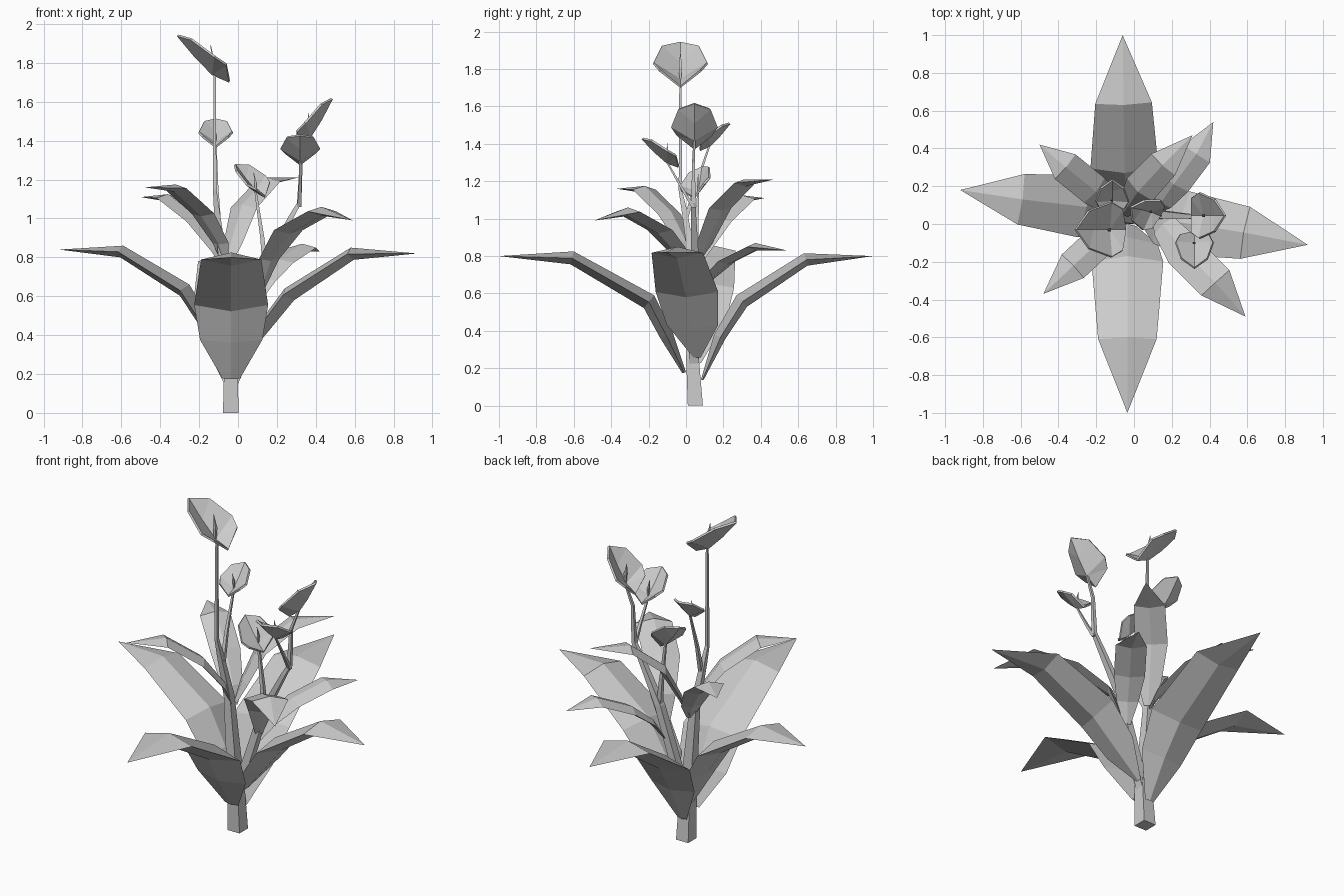
import bpy, math
from mathutils import Vector

cube = bpy.data.objects.get("Cube")
if cube:
    bpy.data.objects.remove(cube, do_unlink=True)

mat = bpy.data.materials.new("plain grey")
mat.use_nodes = True
GREY = (0.6, 0.6, 0.6, 1)
mat.diffuse_color = GREY
mat.node_tree.nodes["Principled BSDF"].inputs["Base Color"].default_value = GREY


def add(name, verts, faces):
    mesh = bpy.data.meshes.new(name)
    mesh.from_pydata(verts, [], faces)
    mesh.materials.append(mat)
    obj = bpy.data.objects.new(name, mesh)
    bpy.context.collection.objects.link(obj)
    return obj


def leaf(name, stations, droop=0.24, keel=0.46):
    """Ridged blade with a keel below: each station is ridge x, y, z and half width."""
    pts = [Vector(s[:3]) for s in stations]
    heading = pts[-1] - pts[0]
    side = Vector((heading.y, -heading.x, 0)).normalized()
    verts, faces = [], []
    for i, p in enumerate(pts[:-1]):
        w = stations[i][3]
        up = side.cross(pts[i + 1] - pts[max(i - 1, 0)]).normalized()
        edge = p - up * w * droop
        verts += [edge - side * w, p, edge + side * w, p - up * w * keel]
    tip = len(verts)
    verts.append(pts[-1])
    for a in range(0, tip, 4):
        for k in range(4):
            j, m = a + k, a + (k + 1) % 4
            faces.append((j, m, tip) if a + 4 == tip else (j, m, m + 4, j + 4))
    add(name, verts, faces)


def stem(name, path, sides=4):
    """Tapered square tube through points of x, y, z and radius."""
    verts, faces = [], []
    for x, y, z, r in path:
        for k in range(sides):
            t = math.tau * (k + 0.5) / sides
            verts.append((x + r * math.cos(t), y + r * math.sin(t), z))
    for i in range(len(path) - 1):
        for k in range(sides):
            a, b = i * sides + k, i * sides + (k + 1) % sides
            faces.append((a, b, b + sides, a + sides))
    faces.append(tuple(reversed(range(sides))))
    faces.append(tuple(range(len(verts) - sides, len(verts))))
    add(name, verts, faces)


def flower(name, at, tip, facing, scale):
    """Folded cup with a pointed tip, plus the thin spike inside."""
    at, u = Vector(at), Vector(tip).normalized()
    n = Vector(facing)
    n = (n - u * n.dot(u)).normalized()
    v = n.cross(u)
    crease = [(0.267, 0, 0.033), (0.127, 0, 0.01), (0, 0, 0), (-0.09, 0, 0.028)]
    rim = [(0.2, 0.1, 0.064), (0.051, 0.145, 0.075), (-0.02, 0.11, 0.084)]
    local = crease + rim + [(a, -b, c) for a, b, c in rim]
    verts = [at + (u * a + v * b + n * c) * scale for a, b, c in local]
    faces = []
    for r in (4, 7):
        half = [(0, 1, r), (1, 2, r + 1, r), (2, r + 2, r + 1), (2, 3, r + 2)]
        faces += half if r == 7 else [f[::-1] for f in half]
    cup = add(name, verts, faces)
    solid = cup.modifiers.new("thickness", "SOLIDIFY")
    solid.thickness = 0.012
    solid.offset = 0
    x, y, z = at
    stem(name + "_spike", [(x, y, z, 0.007 * scale), (x, y, z + 0.07 * scale, 0.012 * scale),
                           (x - 0.01, y, z + 0.15 * scale, 0.001)])


# Large outer leaves
leaf("front_leaf", [(-.035, 0, .18, .045), (-.035, -.07, .39, .16), (-.035, -.17, .59, .19),
                    (-.035, -.6, .825, .155), (-.035, -1, .8, 0)])
leaf("back_leaf", [(-.035, .08, .14, .03), (-.04, .15, .38, .14), (-.05, .27, .59, .18),
                   (-.055, .63, .815, .15), (-.06, 1, .8, 0)])
leaf("left_leaf", [(.01, .06, .26, .02), (.1, .04, .45, .14), (.24, .01, .64, .17),
                   (.58, -.045, .85, .14), (.92, -.11, .82, 0)])
leaf("right_leaf", [(-.07, .06, .23, .02), (-.13, .07, .46, .14), (-.25, .09, .66, .165),
                    (-.59, .13, .86, .135), (-.92, .18, .84, 0)])

# Small upper leaves
leaf("upper_leaf_front_right", [(-.06, .03, .76, .02), (-.08, 0, .88, .06), (-.17, -.08, 1.04, .085),
                                (-.32, -.22, 1.175, .085), (-.48, -.37, 1.16, 0)])
leaf("upper_leaf_back_right", [(-.06, .05, .74, .02), (-.09, .08, .84, .06), (-.2, .17, 1.0, .085),
                               (-.36, .3, 1.125, .085), (-.5, .42, 1.11, 0)])
leaf("upper_leaf_front_left", [(.11, .04, .62, .02), (.15, 0, .8, .07), (.25, -.13, .96, .1),
                               (.43, -.31, 1.06, .1), (.59, -.49, .99, 0)])
leaf("upper_leaf_back_left", [(.1, .06, .58, .02), (.14, .11, .69, .06), (.21, .21, .79, .085),
                              (.33, .37, .87, .085), (.42, .54, .83, 0)])
leaf("upper_leaf_back", [(-.06, .05, .76, .025), (-.035, .09, .88, .065), (.02, .17, 1.07, .09),
                         (.15, .31, 1.21, .085), (.31, .47, 1.21, 0)])

# Stems
stem("main_stem", [(-.037, .05, 0, .057), (-.037, .035, .25, .048), (-.08, .03, .8, .03),
                   (-.11, -.01, 1.05, .02), (-.12, -.03, 1.15, .013), (-.12, -.03, 1.742, .008)])
stem("main_branch", [(-.1, 0, 1.0, .016), (-.11, .05, 1.17, .012), (-.115, .125, 1.39, .007)])
stem("second_stem", [(-.03, .04, .22, .036), (.14, .05, .76, .03), (.28, .04, 1.02, .02),
                     (.315, .04, 1.08, .016), (.325, .04, 1.3, .011), (.37, .045, 1.42, .008)])
stem("second_branch", [(.315, .04, 1.06, .015), (.32, -.02, 1.16, .011), (.32, -.1, 1.3, .007)])
stem("inner_branch", [(.14, .05, .75, .02), (.125, .055, .9, .015), (.09, .065, 1.14, .008)])

# Flowers
flower("top_flower", (-.13, -.03, 1.742), (-.755, 0, .655), (.655, 0, .755), 1)
flower("back_flower", (-.115, .125, 1.39), (0, .75, .65), (0, -.65, .75), .6)
flower("left_flower", (.37, .045, 1.42), (.6, 0, .8), (-.8, 0, .6), .84)
flower("front_flower", (.32, -.1, 1.3), (0, -.8, .6), (0, .6, .8), .69)
flower("inner_flower", (.09, .065, 1.14), (-.68, .2, .7), (.5, -.5, .7), .65)
